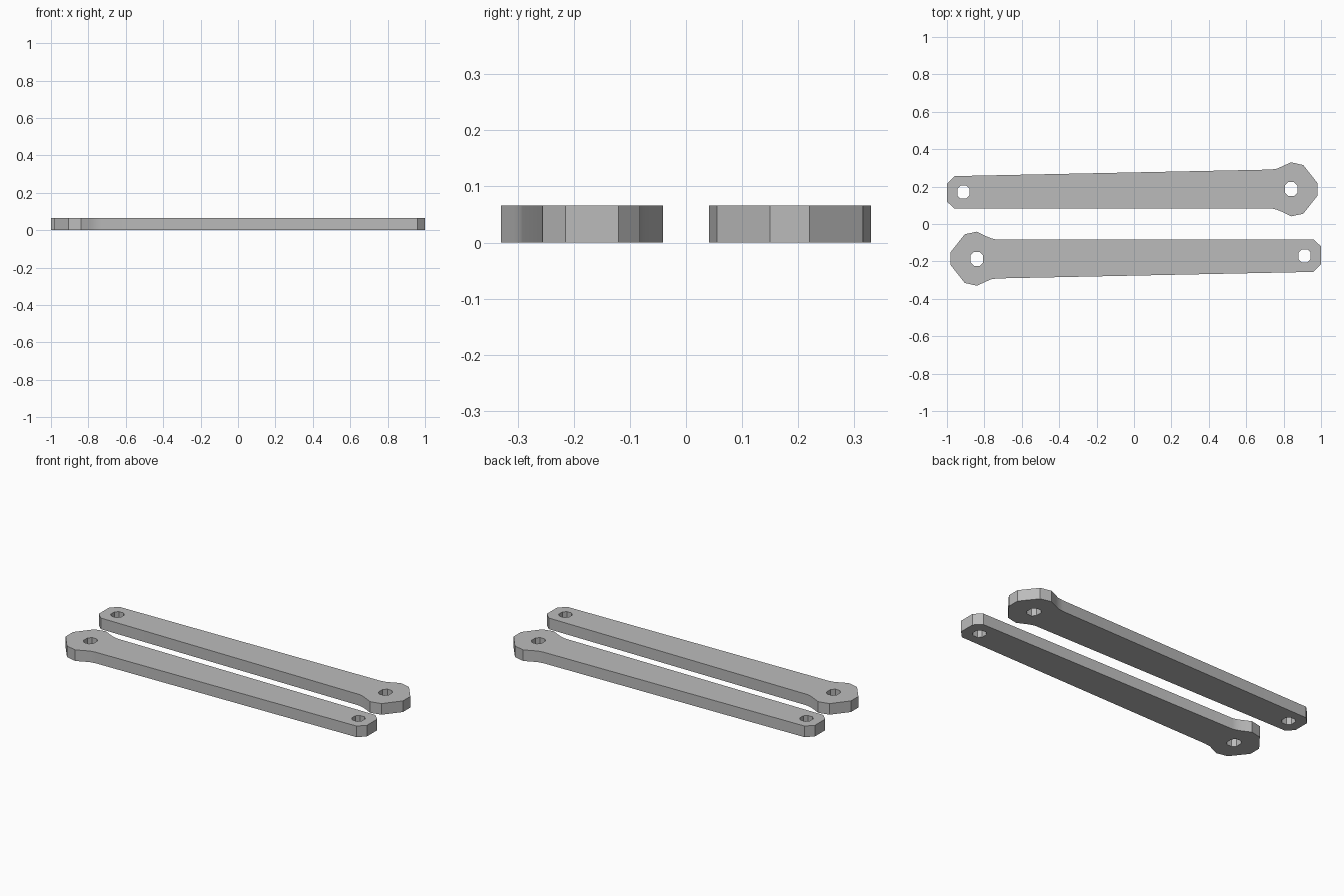
import bpy, bmesh, math
from mathutils import Matrix

if "Cube" in bpy.data.objects:
    bpy.data.objects.remove(bpy.data.objects["Cube"])

THICK = 0.066

grey = bpy.data.materials.new("plain_grey")
grey.diffuse_color = (0.5, 0.5, 0.5, 1)
grey.use_nodes = True
grey.node_tree.nodes["Principled BSDF"].inputs["Base Color"].default_value = grey.diffuse_color

# Arm outline: narrow chamfered end, tapered bar, flared neck and wide end
OUTLINE = [(-1, 0.12), (-0.96, 0.082), (0.74, 0.082), (0.765, 0.076), (0.79, 0.066),
           (0.84, 0.041), (0.905, 0.055), (0.98, 0.15), (0.98, 0.22), (0.905, 0.315),
           (0.84, 0.33), (0.79, 0.307), (0.765, 0.296), (0.73, 0.291),
           (-0.96, 0.256), (-1, 0.215)]


def hole(cx, cy, hx, hy, c):
    """Chamfered rectangular pin hole."""
    return [(cx + sx * (hx - a * c), cy + sy * (hy - (1 - a) * c))
            for sx, sy, a in ((1, 1, 0), (1, 1, 1), (-1, 1, 1), (-1, 1, 0),
                              (-1, -1, 0), (-1, -1, 1), (1, -1, 1), (1, -1, 0))]


def make_arm(name, turn):
    bm = bmesh.new()
    edges = []
    for loop in (OUTLINE, hole(-0.912, 0.17, 0.033, 0.035, 0.018),
                 hole(0.84, 0.187, 0.033, 0.038, 0.018)):
        vs = [bm.verts.new((x, y, 0)) for x, y in loop]
        edges += [bm.edges.new((vs[i - 1], vs[i])) for i in range(len(vs))]
    # Fill the plate around its holes, then thicken it
    bmesh.ops.triangle_fill(bm, use_beauty=True, edges=edges)
    ext = bmesh.ops.extrude_face_region(bm, geom=bm.faces[:], use_keep_orig=True)
    top = [g for g in ext["geom"] if isinstance(g, bmesh.types.BMVert)]
    bmesh.ops.translate(bm, vec=(0, 0, THICK), verts=top)
    bmesh.ops.dissolve_limit(bm, angle_limit=math.radians(0.5),
                             verts=bm.verts[:], edges=bm.edges[:])
    bmesh.ops.recalc_face_normals(bm, faces=bm.faces[:])
    bmesh.ops.rotate(bm, cent=(0, 0, 0), matrix=Matrix.Rotation(turn, 3, 'Z'),
                     verts=bm.verts[:])
    mesh = bpy.data.meshes.new(name)
    bm.to_mesh(mesh)
    bm.free()
    mesh.materials.append(grey)
    ob = bpy.data.objects.new(name, mesh)
    bpy.context.collection.objects.link(ob)
    # Soft neck, sharp corners
    bpy.ops.object.select_all(action='DESELECT')
    ob.select_set(True)
    bpy.context.view_layer.objects.active = ob
    bpy.ops.object.shade_smooth_by_angle(angle=math.radians(30))


# Two identical arms lying head to tail
make_arm("back_arm", 0)
make_arm("front_arm", math.pi)
